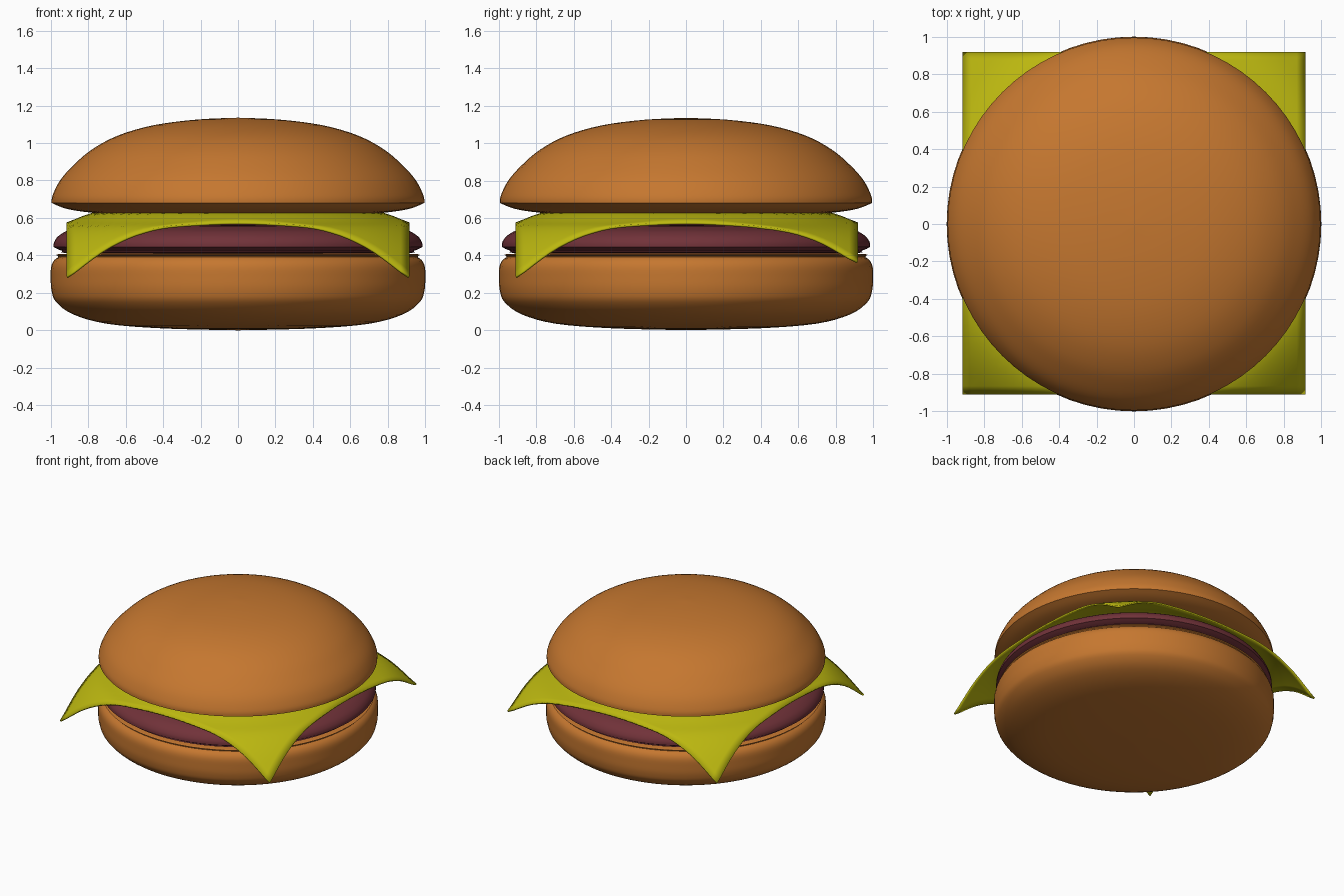
import bpy, bmesh, math
from mathutils import Vector

cube = bpy.data.objects.get("Cube")
if cube:
    bpy.data.objects.remove(cube)


def material(name, rgb):
    m = bpy.data.materials.new(name)
    m.use_nodes = True
    m.diffuse_color = (*rgb, 1)
    bsdf = next(n for n in m.node_tree.nodes if n.type == 'BSDF_PRINCIPLED')
    bsdf.inputs["Base Color"].default_value = (*rgb, 1)
    bsdf.inputs["Roughness"].default_value = 0.7
    return m


BUN = material("toasted bun", (0.56, 0.185, 0.029))
MEAT = material("cooked meat", (0.165, 0.032, 0.041))
CHEESE = material("yellow cheese", (0.50, 0.475, 0.005))


def finish(name, bm, mat, angle):
    bmesh.ops.recalc_face_normals(bm, faces=bm.faces)
    mesh = bpy.data.meshes.new(name)
    bm.to_mesh(mesh)
    bm.free()
    mesh.materials.append(mat)
    obj = bpy.data.objects.new(name, mesh)
    bpy.context.collection.objects.link(obj)
    bpy.ops.object.select_all(action='DESELECT')
    obj.select_set(True)
    bpy.context.view_layer.objects.active = obj
    bpy.ops.object.shade_smooth_by_angle(angle=math.radians(angle))
    return obj


def smooth_path(points, steps=4):
    """Catmull-Rom curve through radius/height points."""
    p = [Vector(q) for q in points]
    p = [p[0]] + p + [p[-1]]
    out = []
    for a, b, c, d in zip(p, p[1:], p[2:], p[3:]):
        for i in range(steps):
            t = i / steps
            out.append(0.5 * (2 * b + (c - a) * t + (2 * a - 5 * b + 4 * c - d) * t ** 2
                              + (3 * b - a - 3 * c + d) * t ** 3))
    return out + [p[-1]]


def lathe(name, mat, *curves, angle=40, sides=72):
    """Spin joined curves around z; the joints between curves stay crisp."""
    path = []
    for c in curves:
        path += smooth_path(c)
    bm = bmesh.new()
    verts = [bm.verts.new((max(r, 0), 0, z)) for r, z in path]
    edges = [bm.edges.new(pair) for pair in zip(verts, verts[1:])]
    bmesh.ops.spin(bm, geom=verts + edges, cent=(0, 0, 0), axis=(0, 0, 1),
                   angle=math.tau, steps=sides)
    bmesh.ops.remove_doubles(bm, verts=bm.verts, dist=0.0005)
    return finish(name, bm, mat, angle)


# Bottom bun: shallow rounded base, upright side, soft top edge
lathe("bottom_bun", BUN,
      [(0, 0), (0.4, 0.01), (0.7, 0.035), (0.88, 0.085), (0.97, 0.15), (0.995, 0.21),
       (1.0, 0.28), (0.995, 0.35), (0.96, 0.39), (0.88, 0.41), (0, 0.41)])

# Patty: domed above, crisp lower rim
lathe("patty", MEAT,
      [(0, 0.405), (0.85, 0.41), (0.94, 0.425), (0.985, 0.445)],
      [(0.985, 0.445), (0.98, 0.475), (0.95, 0.51), (0.88, 0.54), (0.7, 0.56), (0, 0.565)])

# Top bun: gently curved underside meeting a tall dome at a crisp rim
lathe("top_bun", BUN,
      [(0, 0.61), (0.6, 0.615), (0.8, 0.63), (0.92, 0.65), (0.995, 0.68)],
      [(0.995, 0.68), (0.99, 0.72), (0.95, 0.80), (0.88, 0.88), (0.78, 0.965), (0.64, 1.04),
       (0.45, 1.095), (0.22, 1.125), (0, 1.135)])

# Cheese slice: square sheet sagging with distance from the centre
SAG = [(0, 0.63), (0.78, 0.63), (0.915, 0.575), (1.0, 0.555), (1.08, 0.505),
       (1.16, 0.435), (1.3, 0.275)]


def sag(r):
    for (r0, z0), (r1, z1) in zip(SAG, SAG[1:]):
        if r <= r1:
            return z0 + (z1 - z0) * (r - r0) / (r1 - r0)
    return SAG[-1][1]


bm = bmesh.new()
bmesh.ops.create_grid(bm, x_segments=40, y_segments=40, size=0.915)
for v in bm.verts:
    x, y = v.co.x, v.co.y
    r = math.hypot(x, y)
    # average nearby heights for a soft fold
    v.co.z = sum(sag(max(r + k * 0.02, 0)) for k in (-1, 0, 1)) / 3
    # one corner hangs higher than the others
    if r > 1 and x > 0 and y > 0:
        v.co.z += 0.08 * (r - 1) / 0.294
    v.co.y += 0.004
cheese = finish("cheese_slice", bm, CHEESE, 50)
thick = cheese.modifiers.new("thickness", 'SOLIDIFY')
thick.thickness = 0.012
thick.offset = -1
